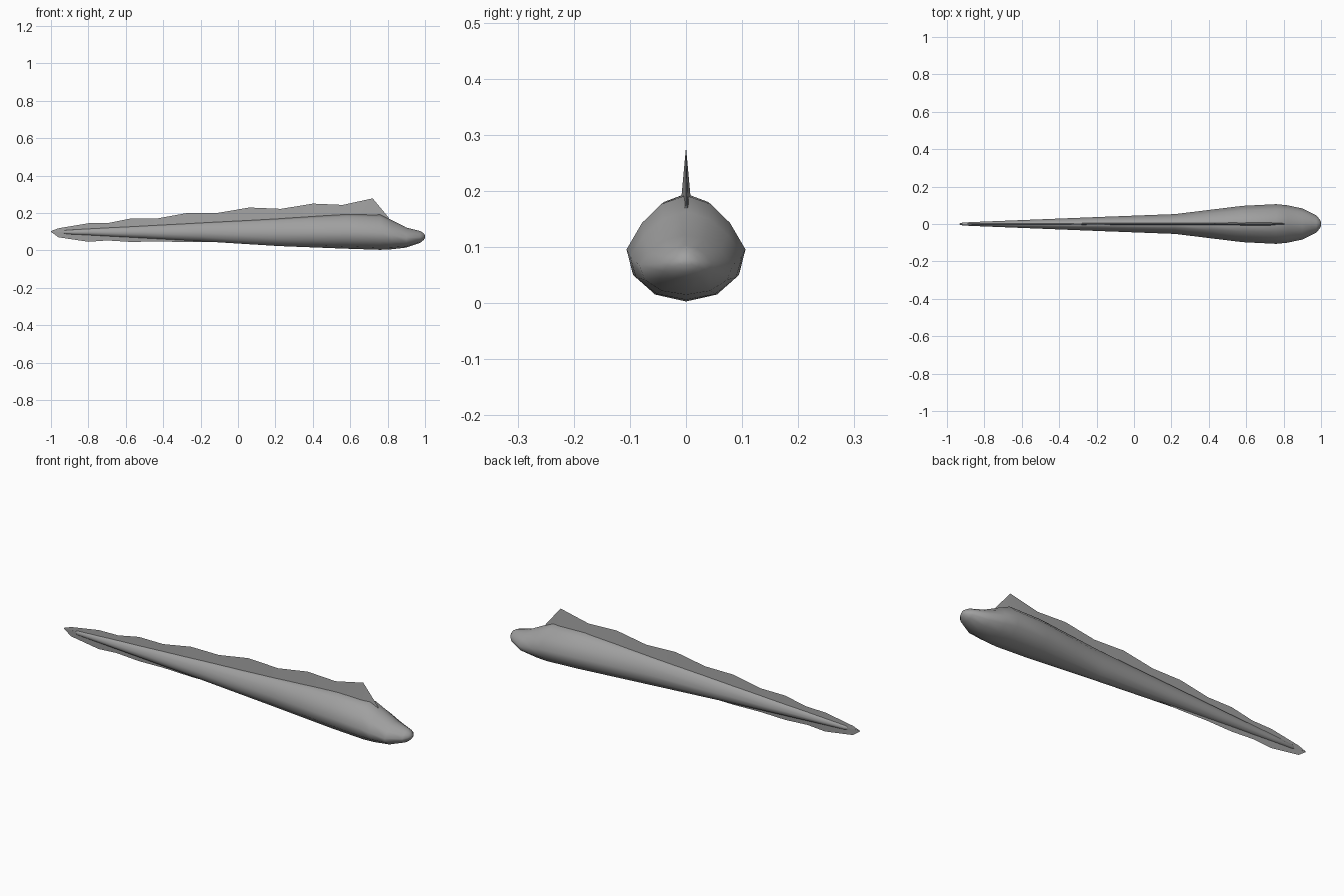
import bpy, bmesh

cube = bpy.data.objects.get("Cube")
if cube:
    bpy.data.objects.remove(cube, do_unlink=True)

grey = bpy.data.materials.new("plain grey")
grey.use_nodes = True
colour = (0.35, 0.35, 0.35, 1)
grey.diffuse_color = colour
grey.node_tree.nodes["Principled BSDF"].inputs["Base Color"].default_value = colour


def finish(name, bm, angle):
    bmesh.ops.recalc_face_normals(bm, faces=bm.faces)
    mesh = bpy.data.meshes.new(name)
    bm.to_mesh(mesh)
    bm.free()
    mesh.materials.append(grey)
    obj = bpy.data.objects.new(name, mesh)
    bpy.context.collection.objects.link(obj)
    bpy.ops.object.select_all(action='DESELECT')
    obj.select_set(True)
    bpy.context.view_layer.objects.active = obj
    bpy.ops.object.shade_smooth_by_angle(angle=angle)


# Body: twelve-sided section (side, height fraction), lofted along x
half = [(0, 0), (0.52, 0.065), (0.89, 0.25), (1, 0.49), (0.74, 0.74), (0.41, 0.92), (0, 1)]
section = half + [(-s, h) for s, h in half[-2:0:-1]]
# x, half width, bottom, top
stations = [(-0.93, 0.004, 0.091, 0.105), (-0.915, 0.008, 0.087, 0.109),
            (-0.80, 0.013, 0.081, 0.116), (-0.50, 0.025, 0.065, 0.132),
            (-0.20, 0.037, 0.049, 0.149), (0.22, 0.053, 0.023, 0.172),
            (0.40, 0.075, 0.016, 0.184), (0.58, 0.097, 0.009, 0.195),
            (0.76, 0.106, 0.003, 0.192), (0.82, 0.100, 0.006, 0.163),
            (0.90, 0.083, 0.015, 0.122), (0.975, 0.046, 0.041, 0.103),
            (0.992, 0.025, 0.055, 0.092), (1.0, 0.010, 0.067, 0.080)]
bm = bmesh.new()
rings = [[bm.verts.new((x, s * w, lo + h * (hi - lo))) for s, h in section]
         for x, w, lo, hi in stations]
n = len(section)
for a, b in zip(rings, rings[1:]):
    for i in range(n):
        bm.faces.new((a[i], a[(i + 1) % n], b[(i + 1) % n], b[i]))
bm.faces.new(rings[0])
bm.faces.new(rings[-1])
finish("body", bm, 1.2)


# Fins: wedge strips from a thick root (hidden in the body) to a sharp edge
def fin(name, points):
    # points: x, edge height, root height, root half thickness
    bm = bmesh.new()
    rows = [[bm.verts.new(p) for p in ((x, -t, root), (x, 0, edge), (x, t, root))]
            for x, edge, root, t in points]
    for a, b in zip(rows, rows[1:]):
        for i in range(3):
            j = (i + 1) % 3
            bm.faces.new((a[i], a[j], b[j], b[i]))
    bm.faces.new(rows[0])
    bm.faces.new(rows[-1])
    finish(name, bm, 0.5)


fin("back_fin", [(-1.0, 0.103, 0.099, 0.0005), (-0.96, 0.118, 0.098, 0.001),
                 (-0.80, 0.145, 0.10, 0.003), (-0.69, 0.147, 0.105, 0.003),
                 (-0.57, 0.171, 0.11, 0.004), (-0.43, 0.171, 0.12, 0.004),
                 (-0.27, 0.200, 0.13, 0.005), (-0.11, 0.200, 0.14, 0.005),
                 (0.06, 0.229, 0.15, 0.006), (0.23, 0.222, 0.16, 0.006),
                 (0.40, 0.250, 0.17, 0.007), (0.56, 0.243, 0.18, 0.008),
                 (0.72, 0.278, 0.18, 0.009), (0.805, 0.176, 0.165, 0.004)])
fin("belly_fin", [(-1.0, 0.099, 0.103, 0.0005), (-0.96, 0.070, 0.102, 0.001),
                  (-0.80, 0.046, 0.10, 0.003), (-0.70, 0.053, 0.10, 0.003),
                  (-0.57, 0.045, 0.09, 0.004), (-0.43, 0.048, 0.085, 0.004),
                  (-0.27, 0.044, 0.08, 0.004), (-0.10, 0.046, 0.07, 0.004)])
